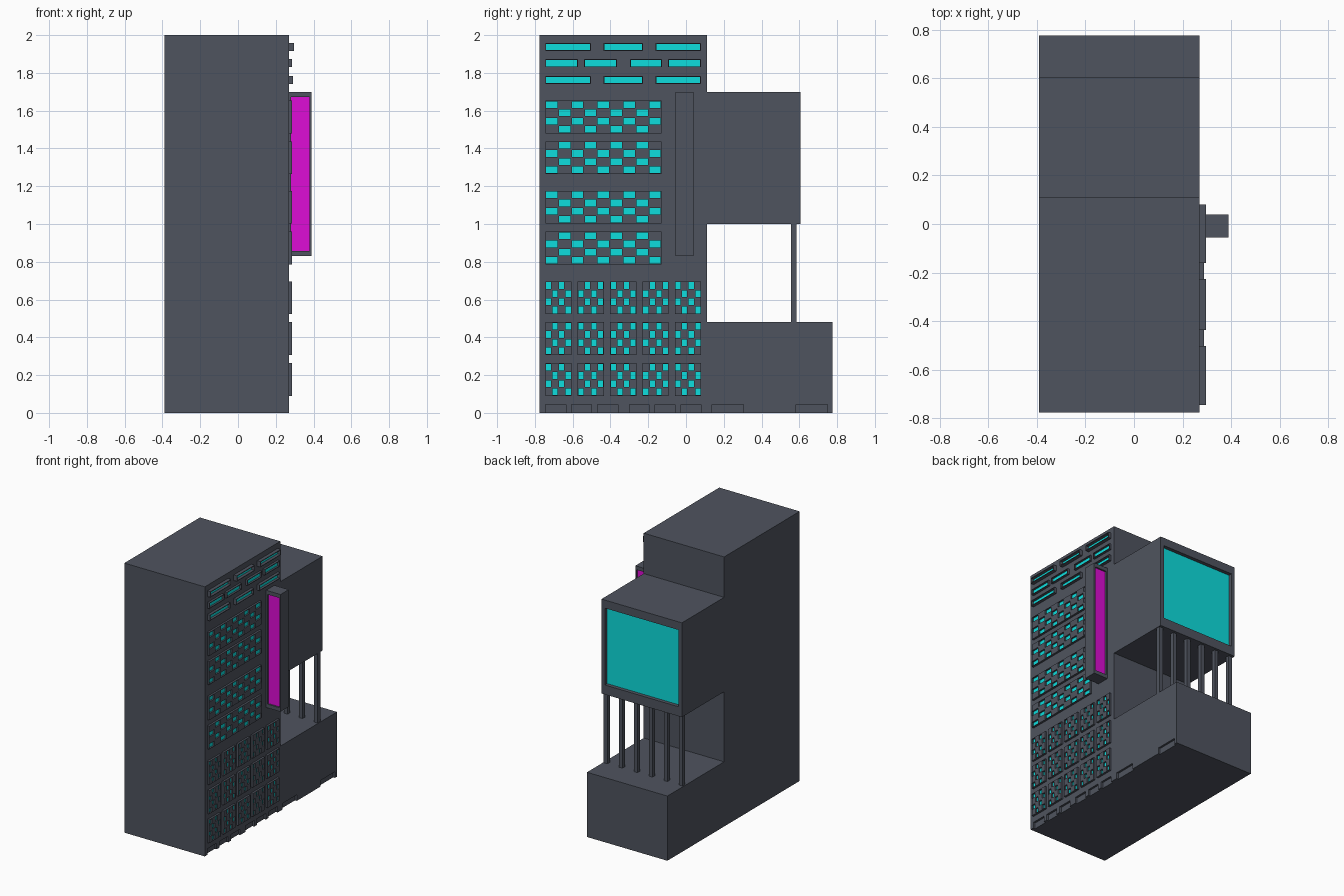
import bpy, bmesh
from mathutils import Vector

if "Cube" in bpy.data.objects:
    bpy.data.objects.remove(bpy.data.objects["Cube"])

WALL = 0.27          # side wall carrying the windows
X0 = -0.39


def material(name, rgb):
    m = bpy.data.materials.new(name)
    m.diffuse_color = (*rgb, 1)
    m.use_nodes = True
    m.node_tree.nodes["Principled BSDF"].inputs["Base Color"].default_value = m.diffuse_color
    return m


CONCRETE = material("dark_slate", (0.078, 0.088, 0.114))
GLASS = material("cyan_glow", (0.004, 0.73, 0.73))
SIGN = material("magenta_glow", (0.73, 0.004, 0.67))


def finish(name, bm, *mats):
    mesh = bpy.data.meshes.new(name)
    bm.to_mesh(mesh)
    bm.free()
    for m in mats:
        mesh.materials.append(m)
    ob = bpy.data.objects.new(name, mesh)
    bpy.context.collection.objects.link(ob)
    return ob


def add_box(bm, x0, x1, y0, y1, z0, z1):
    verts = bmesh.ops.create_cube(bm, size=1)["verts"]
    for v in verts:
        v.co = Vector(((x0 + x1) / 2 + v.co.x * (x1 - x0),
                       (y0 + y1) / 2 + v.co.y * (y1 - y0),
                       (z0 + z1) / 2 + v.co.z * (z1 - z0)))


def recess(bm, faces, margin, depth):
    """Inset each face, push it inwards and give it the second material."""
    bmesh.ops.inset_individual(bm, faces=faces, thickness=margin, use_even_offset=True)
    for f in bmesh.ops.extrude_discrete_faces(bm, faces=faces)["faces"]:
        f.material_index = 1
        bmesh.ops.translate(bm, verts=f.verts, vec=-f.normal * depth)


def window_panel(name, y0, y1, z0, z1, x, cols=1, rows=1, parity=0, margin=0.004):
    """Raised wall panel with a checkerboard of recessed lit windows."""
    bm = bmesh.new()
    g = [[bm.verts.new((x, y0 + (y1 - y0) * c / cols, z1 - (z1 - z0) * r / rows))
          for c in range(cols + 1)] for r in range(rows + 1)]
    lit = []
    for r in range(rows):
        for c in range(cols):
            f = bm.faces.new((g[r + 1][c], g[r + 1][c + 1], g[r][c + 1], g[r][c]))
            if (r + c) % 2 == parity:
                lit.append(f)
    border = [e for e in bm.edges if e.is_boundary]
    rim = bmesh.ops.extrude_edge_only(bm, edges=border)["geom"]
    for v in rim:
        if isinstance(v, bmesh.types.BMVert):
            v.co.x = WALL
    bm.normal_update()
    recess(bm, lit, margin, x - WALL - 0.003)
    return finish(name, bm, CONCRETE, GLASS)


# Building body: C-shaped side profile pulled across the width
profile = [(-0.775, 0), (0.775, 0), (0.775, 0.48), (0.11, 0.48), (0.11, 1.0),
           (0.605, 1.0), (0.605, 1.7), (0.11, 1.7), (0.11, 2.0), (-0.775, 2.0)]
bm = bmesh.new()
face = bm.faces.new([bm.verts.new((X0, y, z)) for y, z in profile])
new = bmesh.ops.extrude_face_region(bm, geom=[face])["geom"]
bmesh.ops.translate(bm, verts=[v for v in new if isinstance(v, bmesh.types.BMVert)],
                    vec=(WALL - X0, 0, 0))
bmesh.ops.recalc_face_normals(bm, faces=bm.faces)
body = finish("building_body", bm, CONCRETE)

# Cutter: street-level door recesses and the rear window opening
bm = bmesh.new()
for y0, y1 in [(-0.745, -0.635), (-0.605, -0.5), (-0.468, -0.36), (-0.3, -0.195),
               (-0.163, -0.058), (-0.027, 0.08), (0.138, 0.305), (0.582, 0.75)]:
    add_box(bm, WALL - 0.015, WALL + 0.05, y0, y1, -0.05, 0.045)
add_box(bm, -0.362, 0.242, 0.575, 0.65, 1.07, 1.64)
cutter = finish("opening_cutter", bm, CONCRETE)
cutter.hide_render = True
cutter.hide_viewport = True
cut = body.modifiers.new("openings", "BOOLEAN")
cut.operation = "DIFFERENCE"
cut.solver = "EXACT"
cut.object = cutter

# Large rear window
bm = bmesh.new()
add_box(bm, -0.362, 0.242, 0.572, 0.578, 1.07, 1.64)
finish("rear_window", bm, GLASS)

# Columns under the overhang
bm = bmesh.new()
for i in range(6):
    x = -0.367 + i * 0.1234
    add_box(bm, x - 0.015, x + 0.015, 0.555, 0.586, 0.48, 1.0)
finish("overhang_columns", bm, CONCRETE)

# Top strip windows
three = [(-0.745, -0.502), (-0.436, -0.227), (-0.161, 0.08)]
four = [(-0.745, -0.571), (-0.54, -0.365), (-0.296, -0.127), (-0.095, 0.08)]
for z0, z1, x, spans in [(1.917, 1.959, 0.296, three), (1.83, 1.873, 0.287, four),
                         (1.741, 1.784, 0.291, three)]:
    for y0, y1 in spans:
        window_panel("strip_window", y0, y1, z0, z1, x, margin=0.005)

# Wide middle panels
for i, z0 in enumerate((1.48, 1.265, 1.003, 0.786)):
    window_panel("middle_window_panel", -0.745, -0.13, z0, z0 + 0.173, 0.285, 9, 4, i % 2)

# Small lower panels
for r, z0 in enumerate((0.523, 0.307, 0.09)):
    for c in range(5):
        y0 = -0.745 + c * 0.1715
        window_panel("lower_window_panel", y0, y0 + 0.139, z0, z0 + 0.173, 0.285,
                     4, 4, (r + c) % 2)

# Vertical sign with glowing recessed front and back
bm = bmesh.new()
add_box(bm, WALL, 0.388, -0.056, 0.04, 0.83, 1.7)
bm.normal_update()
recess(bm, [f for f in bm.faces if abs(f.normal.y) > 0.9], 0.01, 0.012)
# taller margin at the top and bottom of the glowing faces
for v in {v for f in bm.faces for v in f.verts}:
    if 0.835 < v.co.z < 0.85:
        v.co.z = 0.858
    elif 1.68 < v.co.z < 1.695:
        v.co.z = 1.672
finish("vertical_sign", bm, CONCRETE, SIGN)
